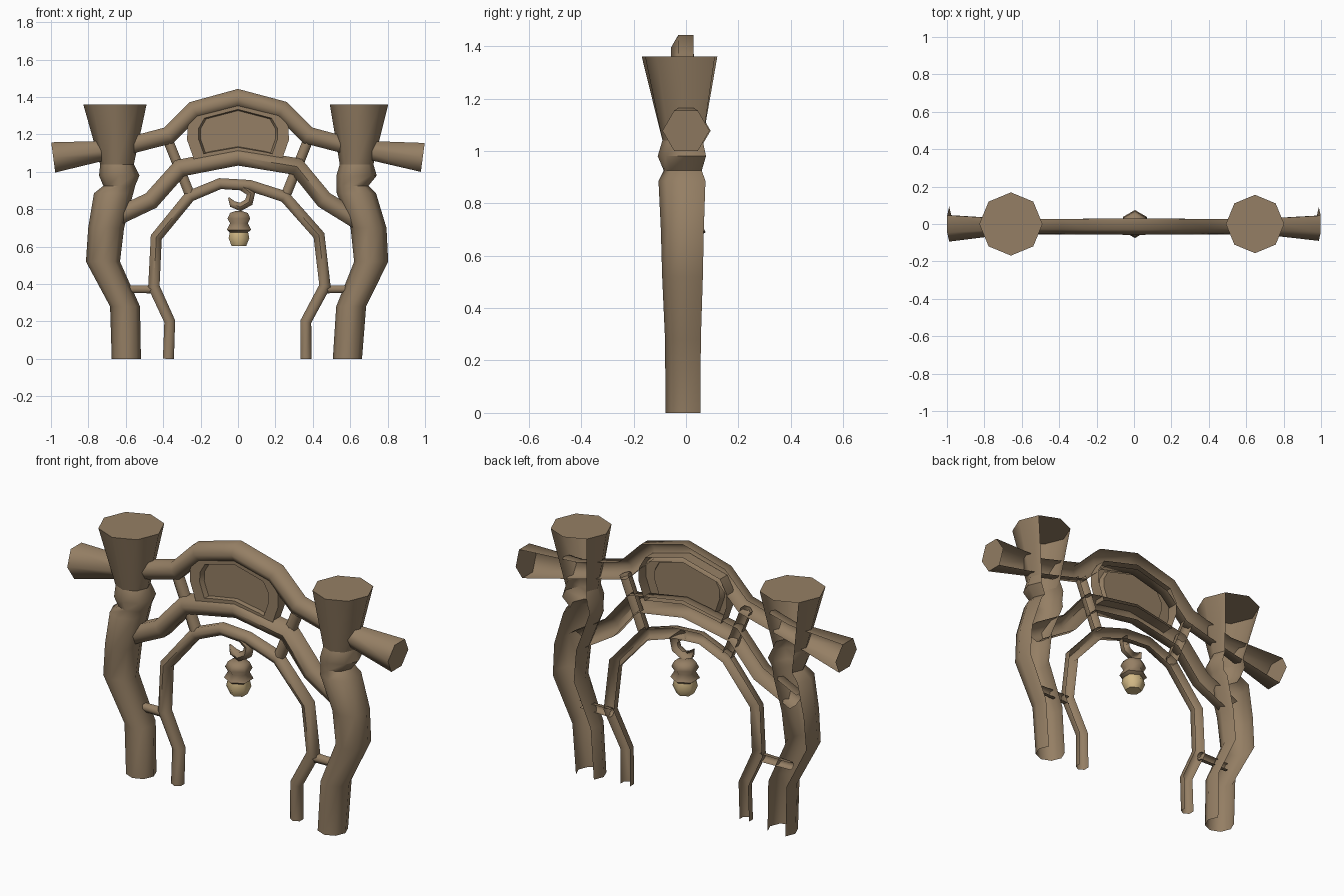
import bpy, bmesh, math
from mathutils import Vector

if "Cube" in bpy.data.objects:
    bpy.data.objects.remove(bpy.data.objects["Cube"])


def material(name, col):
    m = bpy.data.materials.new(name)
    m.diffuse_color = (*col, 1)
    m.use_nodes = True
    m.node_tree.nodes["Principled BSDF"].inputs["Base Color"].default_value = m.diffuse_color
    return m


WOOD = material("weathered wood", (0.30, 0.212, 0.128))
GLOW = material("lantern yellow", (0.64, 0.48, 0.235))


def finish(name, bm, mat, angle=50):
    loose = [v for v in bm.verts if not v.link_faces]
    bmesh.ops.delete(bm, geom=loose, context='VERTS')
    me = bpy.data.meshes.new(name)
    bm.to_mesh(me)
    bm.free()
    ob = bpy.data.objects.new(name, me)
    bpy.context.collection.objects.link(ob)
    me.materials.append(mat)
    bpy.ops.object.select_all(action='DESELECT')
    ob.select_set(True)
    bpy.context.view_layer.objects.active = ob
    bpy.ops.object.shade_smooth_by_angle(angle=math.radians(angle))
    return ob


def branch(name, path, sides=6, mat=WOOD, level=False, caps=(), open_back=True):
    """Tube along (x, z, radius) points; the two rearmost sides are left open."""
    bm = bmesh.new()
    P = [Vector((x, 0, z)) for x, z, r in path]
    rings = []
    for i, (x, z, r) in enumerate(path):
        t = Vector((0, 0, 1))
        if not level:
            t = Vector()
            if i > 0:
                t += (P[i] - P[i - 1]).normalized()
            if i < len(P) - 1:
                t += (P[i + 1] - P[i]).normalized()
            t.normalize()
        n = Vector((t.z, 0, -t.x))
        ring = []
        for k in range(sides):
            a = 2 * math.pi * k / sides - math.pi / 2
            ring.append(bm.verts.new(P[i] + r * (math.cos(a) * n + Vector((0, math.sin(a), 0)))))
        rings.append(ring)
    for a, b in zip(rings, rings[1:]):
        for k in range(sides):
            j = (k + 1) % sides
            if open_back and sides // 2 in (k, j):
                continue
            bm.faces.new((a[k], a[j], b[j], b[k]))
    if 'start' in caps:
        bm.faces.new(rings[0][::-1])
    if 'end' in caps:
        bm.faces.new(rings[-1])
    return finish(name, bm, mat, 62 if sides == 6 else 50)


# Bent trunks with flared, capped tops
branch("left_post", [(-.597, 0, .078), (-.604, .28, .08), (-.722, .52, .091), (-.705, .7, .096),
                     (-.665, .885, .105), (-.635, .925, .085), (-.635, .98, .108), (-.647, 1.04, .09)],
       8, level=True)
branch("right_post", [(.585, 0, .078), (.605, .28, .08), (.712, .52, .091), (.698, .7, .096),
                      (.633, .885, .105), (.612, .925, .085), (.634, .98, .108), (.634, 1.04, .09)],
       8, level=True)
branch("left_post_top", [(-.647, 1.04, .09), (-.658, 1.36, .169)], 8, level=True, caps=('end',))
branch("right_post_top", [(.634, 1.04, .09), (.647, 1.36, .156)], 8, level=True, caps=('end',))

# Long top beam, flaring at both capped ends
branch("top_beam", [(-.988, 1.077, .094), (-.65, 1.122, .052), (-.37, 1.195, .055), (-.235, 1.33, .056),
                    (0, 1.393, .058), (.235, 1.332, .056), (.374, 1.195, .055), (.65, 1.122, .052),
                    (.988, 1.077, .09)], caps=('start', 'end'))

# Lower arch branch
branch("lower_arch", [(-.68, .745, .055), (-.465, .846, .055), (-.31, 1.02, .056), (0, 1.08, .054),
                      (.315, 1.028, .056), (.46, .85, .055), (.68, .715, .055)])

# Thin inner arch
branch("inner_arch", [(-.372, 0, .034), (-.365, .2, .034), (-.45, .385, .036), (-.437, .65, .036),
                      (-.257, .87, .036), (-.096, .937, .034), (.064, .927, .034), (.25, .867, .036),
                      (.433, .66, .036), (.465, .39, .036), (.363, .2, .034), (.363, 0, .034)])

# Struts tying the arches and posts together
for side, s in (("left", -1), ("right", 1)):
    branch(side + "_upper_strut", [(s * .375, 1.17, .031), (s * .26, .885, .031)])
    branch(side + "_lower_strut", [(s * .65, .372, .022), (s * .46, .372, .025)])

# Recessed board between the beams
half = [(0, 1.11), (.2, 1.075), (.235, 1.065), (.272, 1.17), (.27, 1.24), (.23, 1.31), (0, 1.37)]
outline = half + [(-x, z) for x, z in half[-2:0:-1]]
bm = bmesh.new()
loops = []
for scale, y in ((1, .03), (1, -.035), (.78, -.035), (.74, -.01)):
    loops.append([bm.verts.new((x * scale, y, 1.205 + (z - 1.205) * scale)) for x, z in outline])
n = len(outline)
for a, b in zip(loops, loops[1:]):
    for k in range(n):
        j = (k + 1) % n
        bm.faces.new((a[k], a[j], b[j], b[k]))
bm.faces.new(loops[-1])
finish("board", bm, WOOD, 30)

# Curled hook under the inner arch
branch("lantern_hook", [(.02, .925, .028), (.07, .885, .028), (.058, .838, .027), (.012, .812, .026),
                        (-.03, .828, .022), (-.05, .862, .004)])

# Hanging lantern: wooden cap over a glowing body
branch("lantern_cap", [(.005, .672, .05), (.005, .69, .075), (.005, .725, .055), (.005, .75, .07),
                       (.005, .78, .055), (.005, .79, .02)], level=True,
       caps=('start', 'end'), open_back=False)
branch("lantern_body", [(.005, .603, .045), (.005, .645, .064), (.005, .68, .056)], level=True,
       mat=GLOW, caps=('start',), open_back=False)
